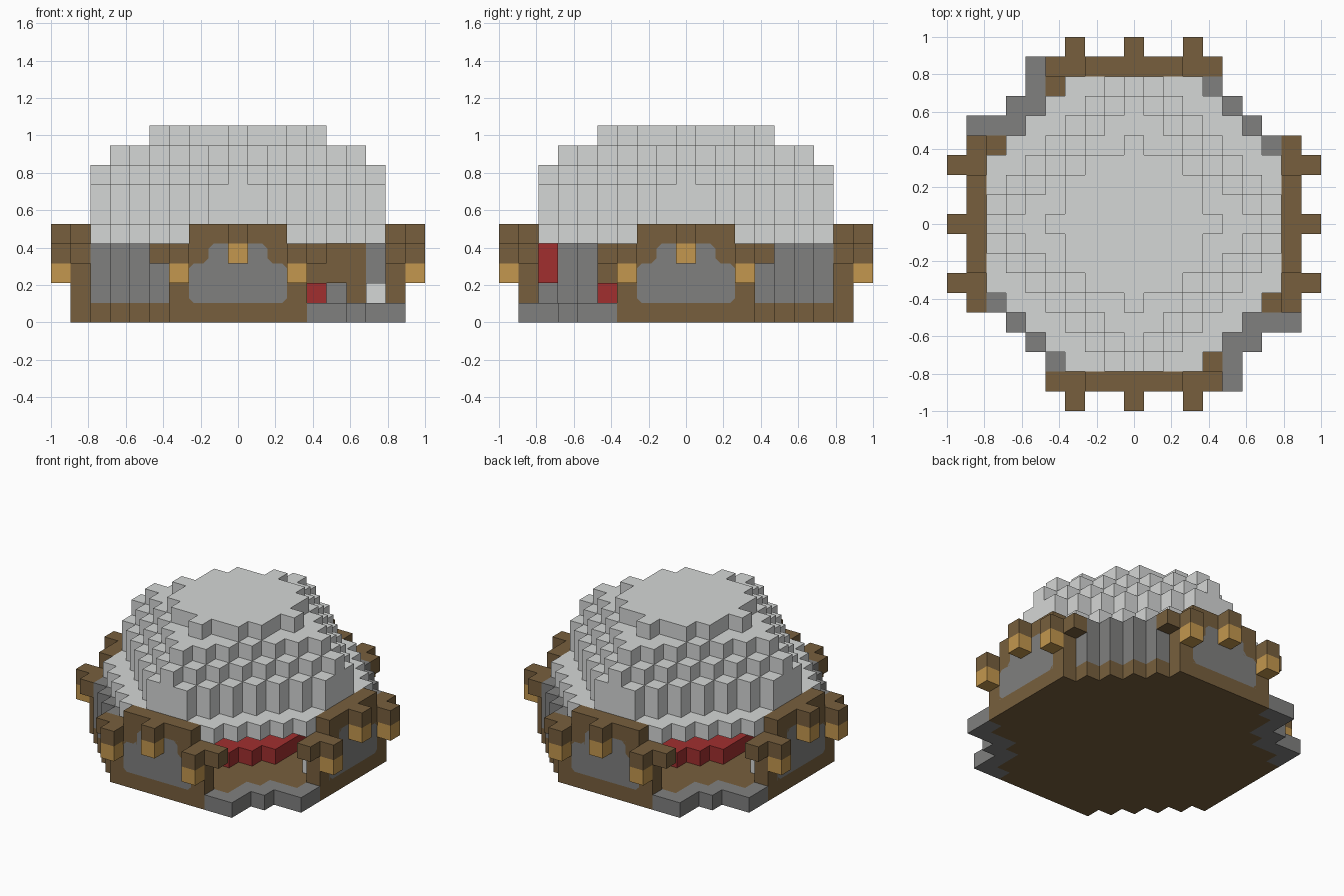
import bpy, bmesh
from math import pi
from mathutils import Matrix, Vector

cube = bpy.data.objects.get("Cube")
if cube:
    bpy.data.objects.remove(cube, do_unlink=True)

U = 2 / 19  # block size


def material(name, hex_code):
    channels = [((hex_code >> s) & 255) / 255 for s in (16, 8, 0)]
    linear = [c / 12.92 if c < 0.04 else ((c + 0.055) / 1.055) ** 2.4 for c in channels]
    mat = bpy.data.materials.new(name)
    mat.use_nodes = True
    mat.diffuse_color = (*linear, 1)
    mat.node_tree.nodes["Principled BSDF"].inputs["Base Color"].default_value = (*linear, 1)
    return mat


PALE = material("pale_stone", 0xD5D7D6)
STONE = material("dark_stone", 0x80807F)
WOOD = material("brown_wood", 0x775F3D)
GLOW = material("lantern_amber", 0xC3974E)
RED = material("red_cloth", 0xA12F2F)

parts = {}
filled = set()


def add(name, mat, cells):
    new = set(cells) - filled
    parts.setdefault(name, (mat, set()))[1].update(new)
    filled.update(new)


def box(xs, ys, zs):
    return {(x, y, z) for x in xs for y in ys for z in zs}


def span(a, b):
    return range(a, b + 1)


def turned(cells, step):
    """Cells repeated about the vertical axis, every step quarter turns."""
    out, current = set(), set(cells)
    for turn in range(4):
        if turn % step == 0:
            out |= current
        current = {(-y, x, z) for x, y, z in current}
    return out


def disc(limit, z):
    return {(x, y, z) for x in span(-9, 9) for y in span(-9, 9) if x * x + y * y <= limit}


def diamond(reach, total, z):
    """Square of the given reach with stepped, cut-off corners."""
    side = span(-reach, reach)
    return {(x, y, z) for x in side for y in side if abs(x) + abs(y) <= total}


# Stepped porch at two opposite corners
porch = {(4, -8), (5, -8), (5, -7), (5, -6), (6, -6), (6, -5), (7, -5), (8, -5), (8, -4)}
add("porch_steps", STONE, turned({(x, y, 0) for x, y in porch}, 2))

# Floor and wall footings
add("floor", WOOD, diamond(7, 11, 0) | turned(box(span(-3, 3), [-8], [0]), 1))

# Stone walls at the two closed corners
corner = {(-x, x - 11, z) for x in span(4, 7) for z in span(1, 3)}
add("corner_walls", STONE, turned(corner, 2))

# Four gabled fronts: stone panel in a timber frame
panel = box(span(-2, 2), [-8], [1, 2]) | box(span(-1, 1), [-8], [3])
add("wall_panels", STONE, turned(panel, 1))
frame = box([-3, 3], [-8], [1, 2]) | box([-4, -3, -2, 2, 3, 4], [-8], [3])
frame |= box(span(-2, 2), [-8], [4])
add("timber_frames", WOOD, turned(frame, 1))

# Projecting beams with lanterns hanging beneath
beams = {(-3, -9, 3), (0, -9, 4), (3, -9, 3)}
add("beams", WOOD, turned(beams, 1))
add("lanterns", GLOW, turned({(x, y, z - 1) for x, y, z in beams}, 1))

# Hollow stepped dome
sizes = {4: (7, 10), 5: (7, 8), 6: (7, 8), 7: (7, 7), 8: (6, 6)}
layers = {z: diamond(*size, z) for z, size in sizes.items()}
layers[9] = disc(16, 9)
for z, layer in layers.items():
    above = layers.get(z + 1, set())
    shell = {(x, y, k) for x, y, k in layer
             if (x, y, k + 1) not in above
             or not {(x + 1, y, k), (x - 1, y, k), (x, y + 1, k), (x, y - 1, k)} <= layer}
    add("dome", PALE, shell)

# Furnishings inside
add("carpet_dais", RED, disc(20, 1))
shelf = box([4, 5, 6], [4], [2, 3]) | {(6, 4, 1)}
add("shelves", WOOD, turned(shelf, 2))
add("pillows", PALE, turned({(7, -2, 1)}, 2))
add("wall_hangings", RED, turned(box([-3], [-7], [2, 3]), 2))

AXES = [Vector(v) for v in ((1, 0, 0), (0, 1, 0), (0, 0, 1))]


def finish(bm, name, mat):
    mesh = bpy.data.meshes.new(name)
    bm.to_mesh(mesh)
    bm.free()
    mesh.materials.append(mat)
    bpy.context.collection.objects.link(bpy.data.objects.new(name, mesh))


def build(name, mat, cells):
    """One mesh holding only the exposed block faces."""
    bm = bmesh.new()
    for cell in sorted(cells):
        centre = Vector(cell) + AXES[2] / 2
        for i in range(3):
            for sign in (-1, 1):
                n = AXES[i] * sign
                if tuple(int(c) for c in Vector(cell) + n) in filled:
                    continue
                a, b = AXES[(i + 1) % 3], AXES[(i + 2) % 3] * sign
                corners = [-a - b, a - b, a + b, b - a]
                bm.faces.new([bm.verts.new((centre + (n + c) / 2) * U) for c in corners])
    bmesh.ops.remove_doubles(bm, verts=bm.verts, dist=U / 100)
    finish(bm, name, mat)


for name, (mat, cells) in parts.items():
    build(name, mat, cells)


def corner_plates(name, mat, spots):
    """Thin triangles that soften the panel outline on all four fronts."""
    bm = bmesh.new()
    for turn in range(4):
        spin = Matrix.Rotation(turn * pi / 2, 3, 'Z')
        for x, z, dx, dz in spots:
            for side in (-1, 1):
                outline = [(x, z), (x + dx, z), (x, z + dz)]
                if side * dx * dz < 0:
                    outline.reverse()
                bm.faces.new([bm.verts.new(spin @ Vector((side * px * U, -8.5 * U - 0.002, pz * U)))
                              for px, pz in outline])
    finish(bm, name, mat)


C = 0.25  # corner cut, in blocks
corner_plates("frame_corner_plates", WOOD, [(1.5, 4, -C, -C), (2.5, 3, -C, -C), (2.5, 1, -C, C)])
corner_plates("panel_corner_plates", STONE, [(1.5, 3, C, C)])
